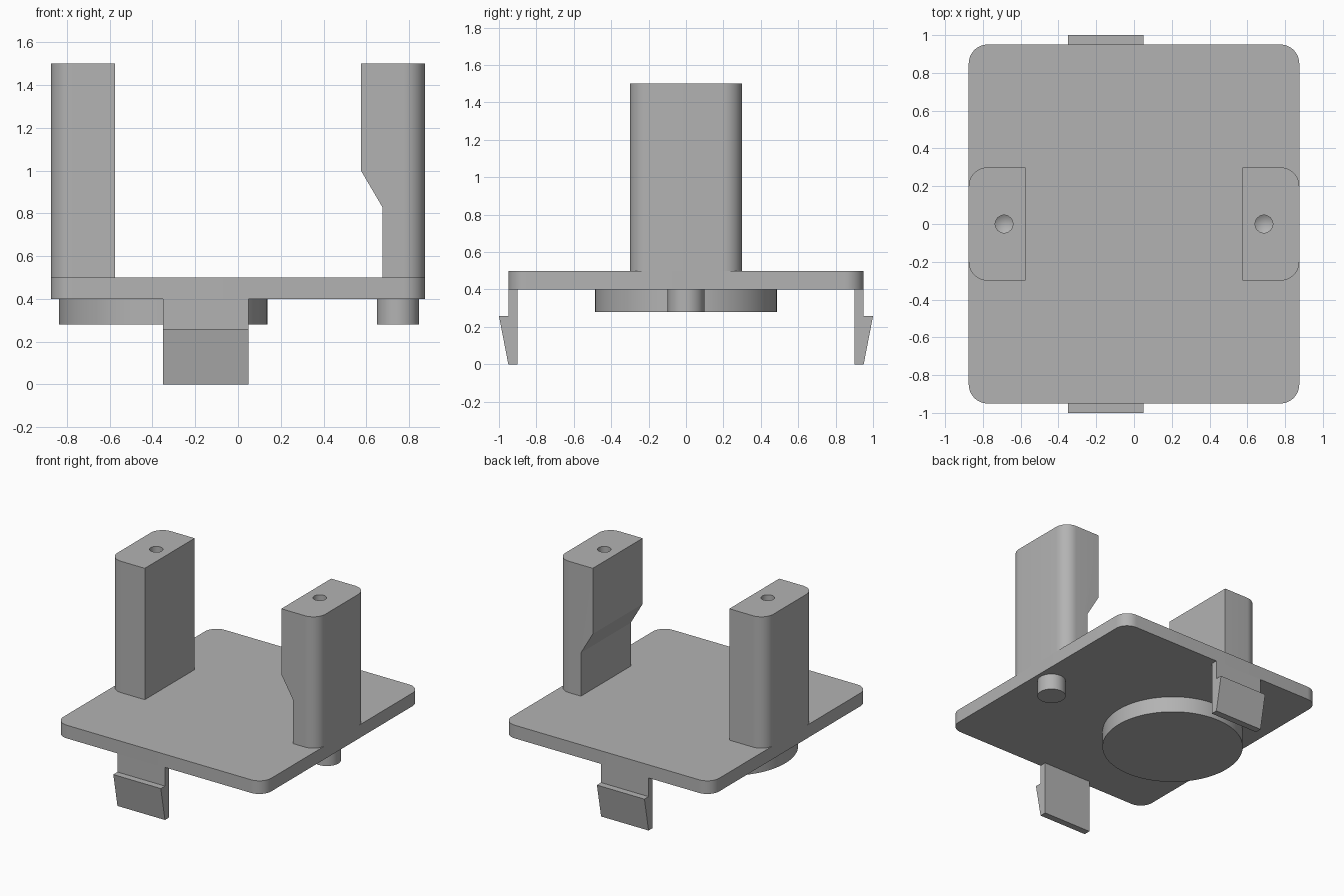
import bpy
import bmesh
from mathutils import Matrix, Vector
from math import radians

cube = bpy.data.objects.get("Cube")
if cube:
    bpy.data.objects.remove(cube, do_unlink=True)

grey = bpy.data.materials.new("plain grey")
grey.use_nodes = True
colour = (0.45, 0.45, 0.45, 1)
grey.diffuse_color = colour
grey.node_tree.nodes["Principled BSDF"].inputs["Base Color"].default_value = colour


def finish(name, bm):
    bmesh.ops.recalc_face_normals(bm, faces=bm.faces[:])
    mesh = bpy.data.meshes.new(name)
    bm.to_mesh(mesh)
    bm.free()
    obj = bpy.data.objects.new(name, mesh)
    bpy.context.collection.objects.link(obj)
    mesh.materials.append(grey)
    return obj


def smooth(obj):
    bpy.ops.object.select_all(action="DESELECT")
    obj.select_set(True)
    bpy.context.view_layer.objects.active = obj
    bpy.ops.object.shade_smooth_by_angle(angle=radians(30))


def prism(profile, direction):
    """Extrude a closed outline along a direction."""
    bm = bmesh.new()
    face = bm.faces.new([bm.verts.new(p) for p in profile])
    out = bmesh.ops.extrude_face_region(bm, geom=[face], use_keep_orig=True)
    verts = [g for g in out["geom"] if isinstance(g, bmesh.types.BMVert)]
    bmesh.ops.translate(bm, verts=verts, vec=direction)
    return bm


def round_upright_edges(bm, radius):
    """Round the vertical edges on the outer sides of the body."""
    edges = [e for e in bm.edges
             if all(abs(abs(v.co.x) - HALF_X) < 1e-4 for v in e.verts)
             and abs(e.verts[0].co.y - e.verts[1].co.y) < 1e-4
             and abs(e.verts[0].co.z - e.verts[1].co.z) > 0.05]
    bmesh.ops.bevel(bm, geom=edges, offset=radius, segments=10,
                    profile=0.5, affect="EDGES")


def cylinder(name, x, radius, bottom, top, segments):
    bm = bmesh.new()
    bmesh.ops.create_cone(bm, cap_ends=True, segments=segments, radius1=radius,
                          radius2=radius, depth=top - bottom,
                          matrix=Matrix.Translation((x, 0, (top + bottom) / 2)))
    return finish(name, bm)


HALF_X, HALF_Y = 0.875, 0.95
PLATE_LOW, PLATE_TOP, POST_TOP = 0.4, 0.5, 1.5

# Base plate with rounded corners
bm = prism([(-HALF_X, -HALF_Y, PLATE_LOW), (HALF_X, -HALF_Y, PLATE_LOW),
            (HALF_X, HALF_Y, PLATE_LOW), (-HALF_X, HALF_Y, PLATE_LOW)],
           Vector((0, 0, PLATE_TOP - PLATE_LOW)))
round_upright_edges(bm, 0.1)
smooth(finish("base_plate", bm))


def post(name, outline, hole_x):
    """Upright post with rounded outer corners and a drilled pilot hole."""
    bm = prism([(x, -0.3, z) for x, z in outline], Vector((0, 0.6, 0)))
    round_upright_edges(bm, 0.1)
    obj = finish(name, bm)
    # Drill with a pointed tip
    drill_bm = bmesh.new()
    path = [(0, 1.6), (0.047, 1.6), (0.047, 1.2), (0, 1.17)]
    verts = [drill_bm.verts.new((hole_x + r, 0, z)) for r, z in path]
    edges = [drill_bm.edges.new(pair) for pair in zip(verts, verts[1:])]
    bmesh.ops.spin(drill_bm, geom=verts + edges, cent=(hole_x, 0, 0),
                   axis=(0, 0, 1), angle=radians(360), steps=32)
    bmesh.ops.remove_doubles(drill_bm, verts=drill_bm.verts[:], dist=1e-4)
    drill = finish("drill_cutter", drill_bm)
    drill.hide_render = True
    cut = obj.modifiers.new("pilot hole", "BOOLEAN")
    cut.operation = "DIFFERENCE"
    cut.solver = "EXACT"
    cut.object = drill
    bpy.context.view_layer.objects.active = obj
    bpy.ops.object.modifier_apply(modifier=cut.name)
    bpy.data.objects.remove(drill, do_unlink=True)
    smooth(obj)


# Posts: one straight, one relieved on its inner face
INNER = 0.575
post("right_post", [(-HALF_X, PLATE_TOP), (-INNER, PLATE_TOP),
                    (-INNER, POST_TOP), (-HALF_X, POST_TOP)], -0.688)
post("left_post", [(HALF_X, PLATE_TOP), (0.675, PLATE_TOP), (0.675, 0.83),
                   (INNER, 1.0), (INNER, POST_TOP), (HALF_X, POST_TOP)], 0.688)

# Underside disc and locating peg
smooth(cylinder("underside_disc", -0.35, 0.487, 0.28, PLATE_LOW, 96))
smooth(cylinder("locating_peg", 0.748, 0.098, 0.28, PLATE_LOW, 48))

# Snap clips with outward barbs
for name, side in (("front_clip", -1), ("back_clip", 1)):
    outline = [(0.9, 0), (0.95, 0), (1.0, 0.258), (0.95, 0.258),
               (0.95, PLATE_LOW), (0.9, PLATE_LOW)]
    finish(name, prism([(-0.35, side * y, z) for y, z in outline],
                       Vector((0.4, 0, 0))))
